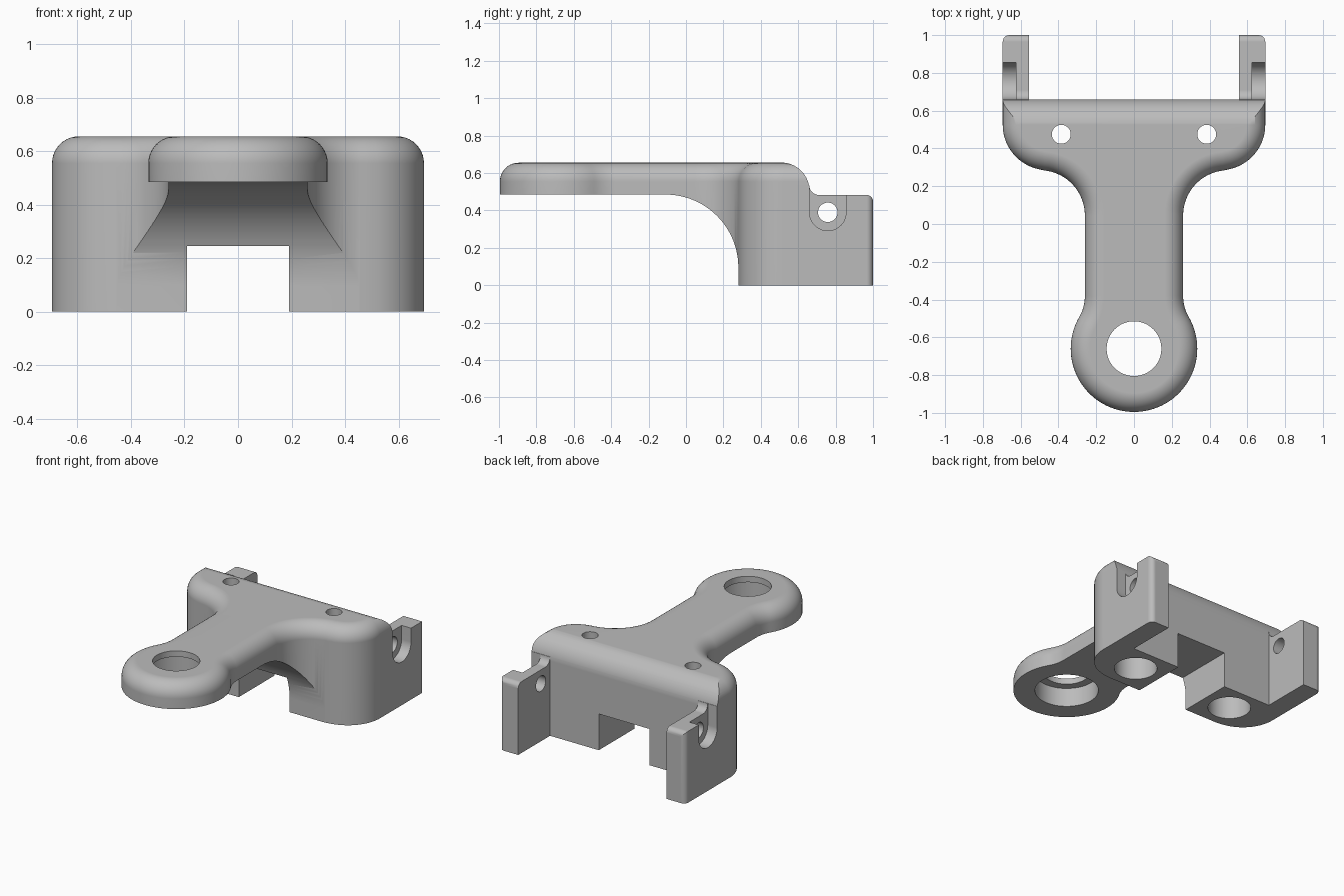
import bpy, bmesh
from math import sin, cos, radians, pi

cube = bpy.data.objects.get("Cube")
if cube:
    bpy.data.objects.remove(cube)

grey = bpy.data.materials.new("plain_grey")
grey.use_nodes = True
grey.diffuse_color = (0.5, 0.5, 0.5, 1)
grey.node_tree.nodes["Principled BSDF"].inputs["Base Color"].default_value = (0.5, 0.5, 0.5, 1)


def arc(cx, cy, r, a0, a1, n=16):
    angles = [radians(a0 + (a1 - a0) * i / n) for i in range(n + 1)]
    return [(cx + r * cos(a), cy + r * sin(a)) for a in angles]


def loft(name, rings, bevel=None):
    """Closed solid through equal-length rings; bevel picks edges to round."""
    bm = bmesh.new()
    rows = [[bm.verts.new(p) for p in ring] for ring in rings]
    n = len(rows[0])
    for a, b in zip(rows, rows[1:]):
        for i in range(n):
            j = (i + 1) % n
            bm.faces.new((a[i], a[j], b[j], b[i]))
    bm.faces.new(rows[0][::-1])
    bm.faces.new(rows[-1])
    if bevel:
        edges = [e for e in bm.edges if bevel(*e.verts)]
        bmesh.ops.bevel(bm, geom=edges, offset=0.035, segments=6, profile=0.5, affect='EDGES')
    bmesh.ops.recalc_face_normals(bm, faces=bm.faces)
    mesh = bpy.data.meshes.new(name)
    bm.to_mesh(mesh)
    bm.free()
    mesh.materials.append(grey)
    obj = bpy.data.objects.new(name, mesh)
    bpy.context.collection.objects.link(obj)
    return obj


def prism_x(name, pts, lo, hi, bevel=None):
    return loft(name, [[(x, y, z) for y, z in pts] for x in (lo, hi)], bevel)


def prism_z(name, pts, lo, hi):
    return loft(name, [[(x, y, z) for x, y in pts] for z in (lo, hi)])


def combine(target, tool, operation):
    mod = target.modifiers.new("combine", 'BOOLEAN')
    mod.operation, mod.solver, mod.object = operation, 'EXACT', tool
    bpy.context.view_layer.objects.active = target
    bpy.ops.object.modifier_apply(modifier=mod.name)
    bpy.data.objects.remove(tool)


def outline(d):
    """Plan outline of head, neck and shoulders, moved inward by d."""
    half = arc(0, -0.66, 0.335 - d, -90, 30, 32)
    half += arc(0.485, -0.38, 0.225 + d, 210, 180, 8)[1:]
    half += arc(0.5, 0.045, 0.24 + d, 180, 95.4)
    half += arc(0.455, 0.525, 0.24 - d, -84.6, 0)[1:]
    half.append((0.695 - d, 0.7))
    return half + [(-x, y) for x, y in half[:0:-1]]


# Bracket body: plan outline with a rounded top rim
R, TOP = 0.1, 0.655
levels = [(0, -0.1)]
for i in range(11):
    a = i / 10 * pi / 2
    levels.append((R * (1 - cos(a)), TOP - R + R * sin(a)))
bracket = loft("bracket", [[(x, y, z) for x, y in outline(d)] for d, z in levels])

# Side profile: thin arm, curved underside, rounded back edge
side = [(-1.1, 0.485)] + arc(-0.11, 0.095, 0.39, 90, 0, 24)
side += [(0.28, 0), (0.66, 0)] + arc(0.51, 0.506, 0.15, 0, 90) + [(-1.1, 0.656)]
combine(bracket, prism_x("side_profile", side, -1, 1), 'INTERSECT')

# Rear ears with rounded outer corners
ear = [(0.6, 0), (1, 0), (1, 0.483)] + arc(0.71, 0.533, 0.05, 270, 180, 8) + [(0.6, 0.533)]


def ear_rounding(a, b):
    if min(a.co.y, b.co.y) < 0.999:
        return False
    outer = min(abs(a.co.x), abs(b.co.x)) > 0.69
    top = min(a.co.z, b.co.z) > 0.48
    return outer or top


for s in (-1, 1):
    combine(bracket, prism_x("ear", ear, 0.555 * s, 0.695 * s, ear_rounding), 'UNION')

# Slot between the legs
slot = [(0.1, -0.1), (0.8, -0.1), (0.8, 0.245), (0.1, 0.245)]
combine(bracket, prism_x("leg_slot", slot, -0.19, 0.19), 'DIFFERENCE')


def bore(x, y, r, lo, hi):
    combine(bracket, prism_z("bore", arc(x, y, r, 0, 360, 48)[:-1], lo, hi), 'DIFFERENCE')


# Head bore and its wider pocket underneath
bore(0, -0.66, 0.145, 0.3, 0.8)
bore(0, -0.66, 0.2, 0.3, 0.615)

for s in (-1, 1):
    # Screw hole with a deep pocket in the leg
    bore(0.385 * s, 0.475, 0.05, 0.3, 0.8)
    bore(0.385 * s, 0.475, 0.135, -0.1, 0.48)
    # Pin recess and pin hole in the ear
    recess = arc(0.758, 0.39, 0.098, 180, 360, 24) + [(0.856, 0.6), (0.66, 0.6)]
    combine(bracket, prism_x("pin_recess", recess, 0.625 * s, 0.8 * s), 'DIFFERENCE')
    pin = arc(0.758, 0.39, 0.052, 0, 360, 32)[:-1]
    combine(bracket, prism_x("pin_hole", pin, 0.5 * s, 0.8 * s), 'DIFFERENCE')

# Smooth curves, crisp edges
bpy.ops.object.select_all(action='DESELECT')
bracket.select_set(True)
bpy.context.view_layer.objects.active = bracket
bpy.ops.object.shade_smooth_by_angle(angle=radians(30))
normals = bracket.modifiers.new("even_normals", 'WEIGHTED_NORMAL')
normals.keep_sharp = True
